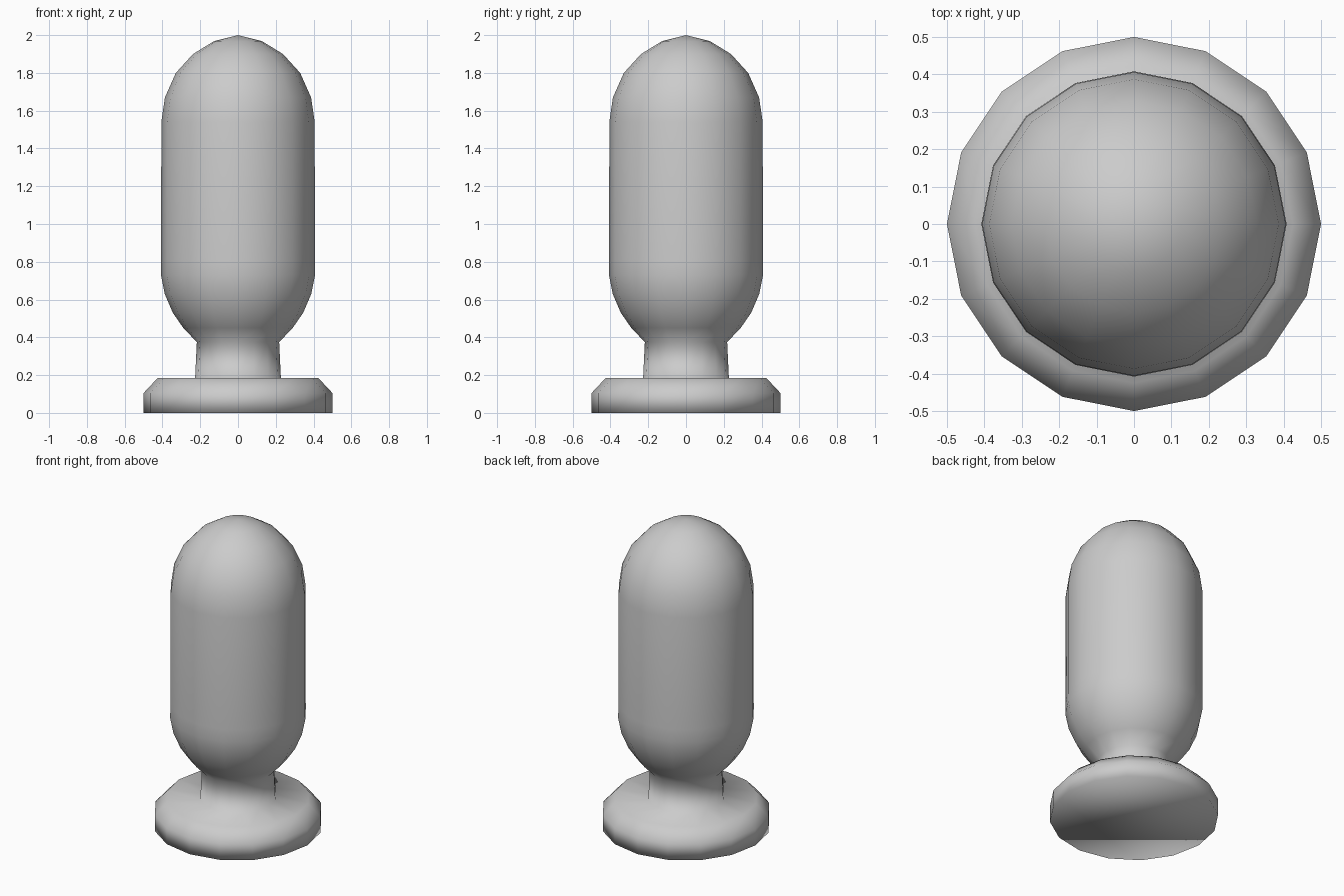
import bpy
import bmesh
from math import cos, sin, tau

cube = bpy.data.objects.get("Cube")
if cube:
    bpy.data.objects.remove(cube)

SIDES = 16

grey = bpy.data.materials.new("light grey")
grey.use_nodes = True
colour = (0.6, 0.6, 0.6, 1)
grey.diffuse_color = colour
grey.node_tree.nodes["Principled BSDF"].inputs["Base Color"].default_value = colour


def lathe(name, profile, tip):
    """Turn a (radius, z) profile, closed by a flat base and a pointed tip."""
    bm = bmesh.new()
    rings = [[bm.verts.new((r * cos(tau * i / SIDES), r * sin(tau * i / SIDES), z))
              for i in range(SIDES)] for r, z in profile]
    for low, high in zip(rings, rings[1:]):
        for i in range(SIDES):
            j = (i + 1) % SIDES
            bm.faces.new((low[i], low[j], high[j], high[i]))
    bm.faces.new(rings[0][::-1])
    top = bm.verts.new((0, 0, tip))
    for i in range(SIDES):
        bm.faces.new((rings[-1][i], rings[-1][(i + 1) % SIDES], top))
    for face in bm.faces:
        face.smooth = True
    mesh = bpy.data.meshes.new(name)
    bm.to_mesh(mesh)
    bm.free()
    mesh.materials.append(grey)
    obj = bpy.data.objects.new(name, mesh)
    bpy.context.collection.objects.link(obj)
    return obj


# Base disc, neck and capsule body in one turned profile
lathe("turned_post", [
    (0.5, 0), (0.5, 0.105), (0.425, 0.185),      # base
    (0.227, 0.185), (0.218, 0.375),              # neck
    (0.29, 0.45), (0.345, 0.53), (0.388, 0.63),  # rounded underside
    (0.408, 0.73), (0.407, 0.81),
    (0.406, 1.54), (0.387, 1.67), (0.329, 1.8),  # dome
    (0.238, 1.9), (0.127, 1.968),
], 2.0)
